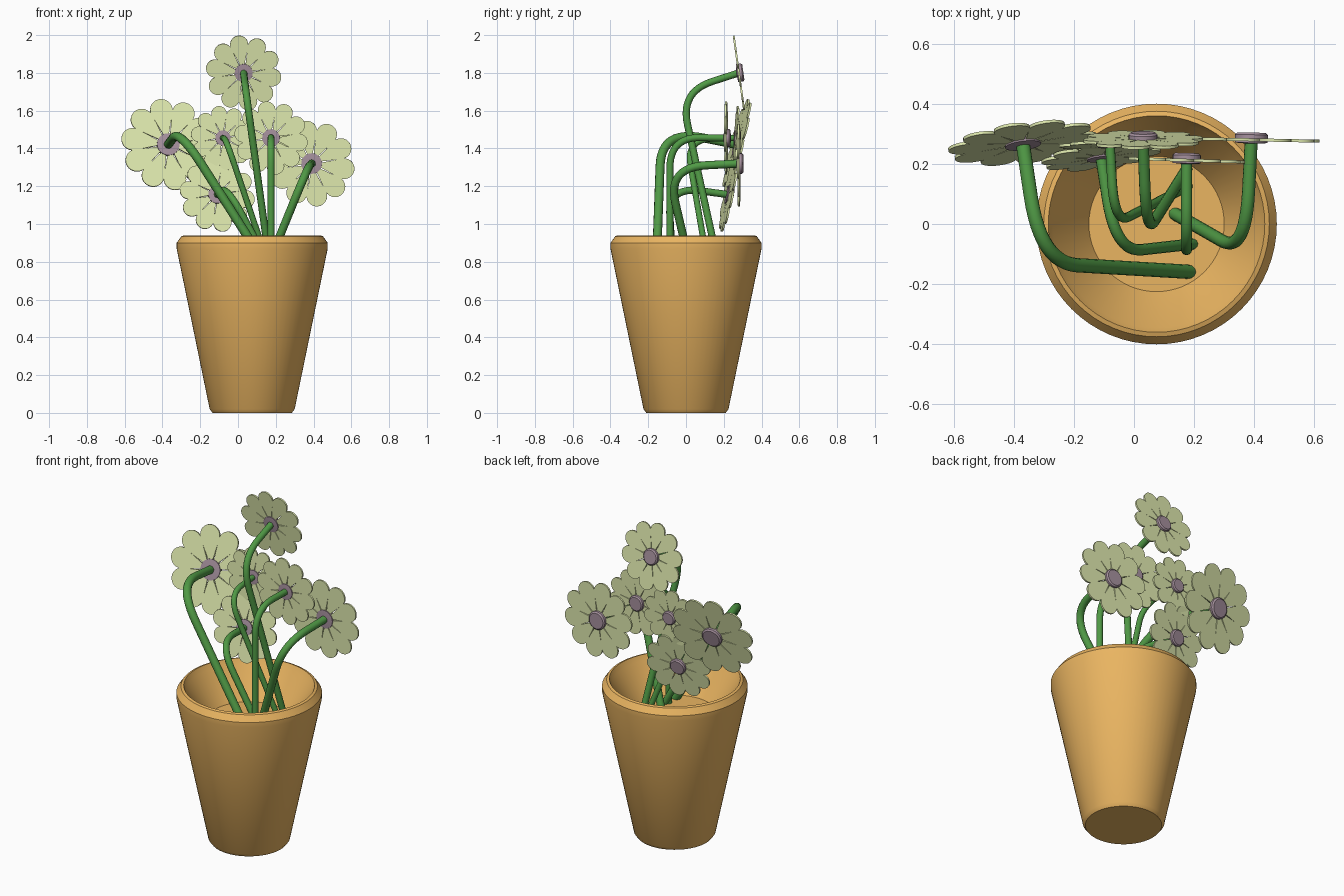
import bpy, bmesh, math
from mathutils import Vector

if "Cube" in bpy.data.objects:
    bpy.data.objects.remove(bpy.data.objects["Cube"])


def material(name, rgb):
    m = bpy.data.materials.new(name)
    m.diffuse_color = (*rgb, 1)
    m.use_nodes = True
    m.node_tree.nodes["Principled BSDF"].inputs["Base Color"].default_value = m.diffuse_color
    return m


CLAY = material("clay", (0.82, 0.46, 0.12))
GREEN = material("stem_green", (0.08, 0.32, 0.06))
PETAL = material("petal_cream", (0.73, 0.81, 0.42))
MAUVE = material("centre_mauve", (0.38, 0.28, 0.34))


def smooth(ob, angle):
    bpy.ops.object.select_all(action='DESELECT')
    ob.select_set(True)
    bpy.context.view_layer.objects.active = ob
    bpy.ops.object.shade_smooth_by_angle(angle=math.radians(angle))


def finish(name, bm, mat):
    bmesh.ops.recalc_face_normals(bm, faces=bm.faces)
    me = bpy.data.meshes.new(name)
    bm.to_mesh(me)
    bm.free()
    ob = bpy.data.objects.new(name, me)
    bpy.context.collection.objects.link(ob)
    me.materials.append(mat)
    smooth(ob, 35)
    return ob


def lathe(name, profile, mat, steps):
    """Spin an (r, z) profile that starts and ends on the axis."""
    bm = bmesh.new()
    vs = [bm.verts.new((r, 0, z)) for r, z in profile]
    es = [bm.edges.new(p) for p in zip(vs, vs[1:])]
    bmesh.ops.spin(bm, geom=vs + es, cent=(0, 0, 0), axis=(0, 0, 1),
                   angle=math.tau, steps=steps)
    bmesh.ops.remove_doubles(bm, verts=bm.verts, dist=1e-5)
    return finish(name, bm, mat)


def stem(name, root, elbow, head, radius):
    """Straight stalk from root towards the elbow, a rounded bend, then the head."""
    root, elbow, head = Vector(root), Vector(elbow), Vector(head)
    reach = (head - elbow).length * 0.55
    start = elbow + (root - elbow).normalized() * reach
    end = elbow + (head - elbow).normalized() * reach
    bend = [start.lerp(elbow, t).lerp(elbow.lerp(end, t), t)
            for t in (i / 12 for i in range(13))]
    pts = [root] + bend + [head]
    cu = bpy.data.curves.new(name, 'CURVE')
    cu.dimensions = '3D'
    cu.bevel_depth = radius
    cu.bevel_resolution = 4
    cu.use_fill_caps = True
    sp = cu.splines.new('POLY')
    sp.points.add(len(pts) - 1)
    for sp_pt, p in zip(sp.points, pts):
        sp_pt.co = (*p, 1)
    ob = bpy.data.objects.new(name, cu)
    bpy.context.collection.objects.link(ob)
    cu.materials.append(GREEN)
    bpy.ops.object.select_all(action='DESELECT')
    ob.select_set(True)
    bpy.context.view_layer.objects.active = ob
    bpy.ops.object.convert(target='MESH')
    smooth(bpy.context.object, 40)


def petals(name, R, count):
    """Ring of flat teardrop petals, each touching its neighbours."""
    bm = bmesh.new()
    half = math.pi / count
    c = R / (1 + math.sin(half))
    r = c * math.sin(half) * 1.02
    arc = [-math.pi / 2 - half + i * (math.pi + 2 * half) / 14 for i in range(15)]
    outline = [(0.12 * R, -0.02 * R)]
    outline += [(c + r * math.cos(b), r * math.sin(b)) for b in arc]
    outline += [(0.12 * R, 0.02 * R)]
    n = len(outline)
    for k in range(count):
        ca, sa = math.cos((2 * k + 0.5) * half), math.sin((2 * k + 0.5) * half)
        low, high = [[bm.verts.new((x * ca - y * sa, x * sa + y * ca, z))
                      for x, y in outline] for z in (-0.005, 0.005)]
        bm.faces.new(low[::-1])
        bm.faces.new(high)
        for i in range(n):
            j = (i + 1) % n
            bm.faces.new((low[i], low[j], high[j], high[i]))
    return finish(name, bm, PETAL)


# Pot: tapered outside, rounded rim, sloping inside down to a raised floor
pot = lathe("pot", [(0, 0), (0.21, 0), (0.225, 0.02), (0.40, 0.87), (0.40, 0.9),
                    (0.375, 0.935), (0.36, 0.94), (0.345, 0.91),
                    (0.225, 0.735), (0, 0.735)], CLAY, 64)
pot.location.x = 0.075

# Flowers: head centre, facing (x, z), radius, stem root (x, y), stem elbow
FLOWERS = {
    "top": ((0.03, 0.28, 1.8), (0, 0.14), 0.2, (0.18, 0.19), (0.042, -0.03, 1.7)),
    "left": ((-0.37, 0.27, 1.42), (-0.13, -0.27), 0.25, (0.2, -0.16), (-0.31, -0.13, 1.5)),
    "low": ((-0.11, 0.225, 1.155), (-0.12, -0.2), 0.2, (0.21, -0.065), (-0.06, -0.095, 1.2)),
    "middle": ((-0.08, 0.265, 1.455), (-0.04, -0.06), 0.17, (0.19, 0.13), (-0.065, 0, 1.45)),
    "upright": ((0.175, 0.212, 1.455), (0.03, 0), 0.195, (0.175, -0.085), (0.175, -0.085, 1.46)),
    "right": ((0.39, 0.28, 1.32), (0.02, 0), 0.228, (0.125, 0.04), (0.37, -0.1, 1.3)),
}

for name, (head, (fx, fz), R, root, elbow) in FLOWERS.items():
    stem(name + "_stem", (*root, 0.7), elbow, head, 0.095 * R)
    ring = petals(name + "_petals", R, 10)
    # Button centre with softened edges, showing on both sides of the petals
    k = 0.24 * R
    button = lathe(name + "_centre", [(0, -0.014), (k, -0.01), (k, 0.017),
                                      (k * 0.85, 0.024), (0, 0.024)], MAUVE, 24)
    for ob in (ring, button):
        ob.rotation_mode = 'QUATERNION'
        ob.rotation_quaternion = Vector((fx, 1, fz)).to_track_quat('Z', 'Y')
        ob.location = head
